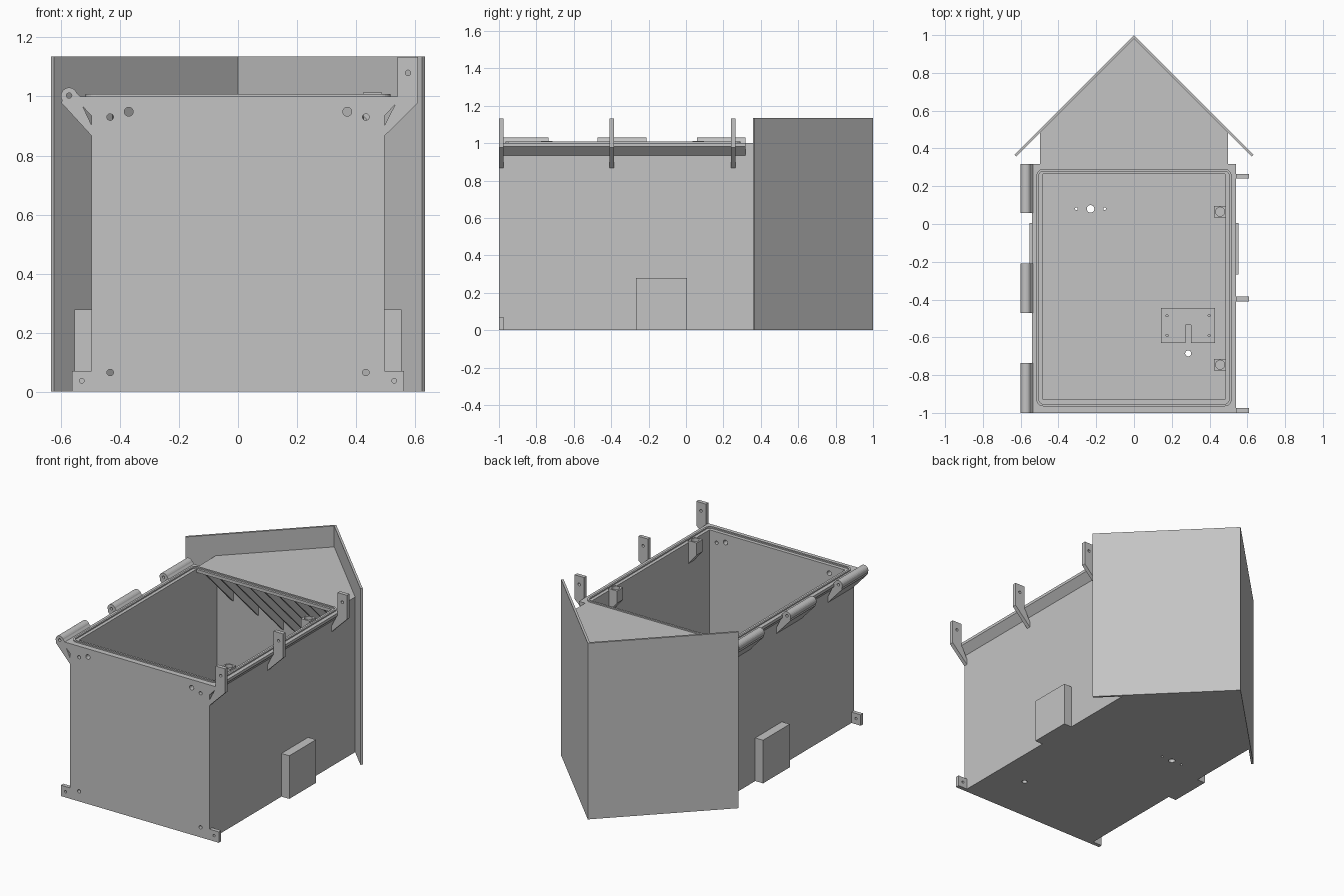
import bpy, bmesh, math
from mathutils import Vector

if "Cube" in bpy.data.objects:
    bpy.data.objects.remove(bpy.data.objects["Cube"])

grey = bpy.data.materials.new("light_grey")
grey.use_nodes = True
grey.diffuse_color = (0.55, 0.55, 0.55, 1)
grey.node_tree.nodes["Principled BSDF"].inputs["Base Color"].default_value = grey.diffuse_color


def prism(name, pts, lo, hi, axis="z"):
    """Extrude a 2D outline along an axis: z uses (x, y), y uses (x, z), x uses (y, z)."""
    place = {"z": lambda a, b, t: (a, b, t),
             "y": lambda a, b, t: (a, t, b),
             "x": lambda a, b, t: (t, a, b)}[axis]
    bm = bmesh.new()
    face = bm.faces.new([bm.verts.new(place(a, b, lo)) for a, b in pts])
    ext = bmesh.ops.extrude_face_region(bm, geom=[face])
    shift = Vector(place(0, 0, hi - lo))
    bmesh.ops.translate(bm, vec=shift, verts=[v for v in ext["geom"] if isinstance(v, bmesh.types.BMVert)])
    bmesh.ops.recalc_face_normals(bm, faces=bm.faces)
    mesh = bpy.data.meshes.new(name)
    bm.to_mesh(mesh)
    bm.free()
    mesh.materials.append(grey)
    ob = bpy.data.objects.new(name, mesh)
    bpy.context.collection.objects.link(ob)
    return ob


def rect(x0, x1, y0, y1):
    return [(x0, y0), (x1, y0), (x1, y1), (x0, y1)]


def circle(x, y, r, n=24):
    return [(x + r * math.cos(2 * math.pi * i / n), y + r * math.sin(2 * math.pi * i / n)) for i in range(n)]


def rounded(x0, x1, y0, y1, r, n=6):
    pts = []
    corners = [(x1 - r, y1 - r), (x0 + r, y1 - r), (x0 + r, y0 + r), (x1 - r, y0 + r)]
    for q, (cx, cy) in enumerate(corners):
        for i in range(n + 1):
            a = math.pi / 2 * (q + i / n)
            pts.append((cx + r * math.cos(a), cy + r * math.sin(a)))
    return pts


def cut(ob, cutters):
    """Subtract the cutters for good, then delete them."""
    for c in cutters:
        c.hide_render = True
        m = ob.modifiers.new("cut", "BOOLEAN")
        m.operation, m.solver, m.object = "DIFFERENCE", "EXACT", c
    bpy.context.view_layer.update()
    deps = bpy.context.evaluated_depsgraph_get()
    mesh = bpy.data.meshes.new_from_object(ob.evaluated_get(deps))
    ob.modifiers.clear()
    ob.data = mesh
    for c in cutters:
        bpy.data.objects.remove(c)


def mirror_x(pts, s):
    return [(s * a, b) for a, b in pts]


def house(w, front, peak):
    return [(-w, front), (w, front), (w, peak - w), (0, peak), (-w, peak - w)]


# Hollow body with a pointed back, open at the top
body = prism("body", house(0.497, -1, 0.98), 0, 1)
cutters = [prism("cavity", house(0.483, -0.93, 0.96), 0.02, 0.98),
           prism("opening", rect(-0.483, 0.483, -0.93, 0.265), 0.9, 1.1)]
for s in (-1, 1):
    for x, z, r in ((0.433, 0.93, 0.011), (0.37, 0.948, 0.015), (0.433, 0.065, 0.011)):
        cutters.append(prism("front_hole", circle(s * x, z, r), -1.1, -0.9, "y"))
for x, y, r in ((-0.23, 0.08, 0.02), (-0.305, 0.08, 0.007), (-0.155, 0.08, 0.007), (0.287, -0.685, 0.016)):
    cutters.append(prism("floor_hole", circle(x, y, r), -0.1, 0.1))
cut(body, cutters)

# Roof panels meeting at the ridge
roof = [(0, 1), (0.633, 0.367), (0.623, 0.357), (0, 0.98), (-0.623, 0.357), (-0.633, 0.367)]
prism("roof", roof, 0, 1.135)

# Ribs under the top plate, sloping back to the roof
for i in range(9):
    x = -0.42 + 0.105 * i
    reach = 0.965 - abs(x) - 0.265
    prism("ceiling_rib", [(0.265, 0.985), (0.265 + reach, 0.985), (0.265 + reach, 0.985 - reach)],
          x - 0.006, x + 0.006, "x")

# Side flanges, wall pads and foot tabs
flange = [(0.49, 0.928), (0.497, 0.935), (0.541, 0.982), (0.541, 1), (0.49, 1)]
for s, side in ((1, "left"), (-1, "right")):
    prism(side + "_flange", mirror_x(flange, s), -1, 0.317, "y")
    prism(side + "_pad", mirror_x(rect(0.49, 0.553, 0, 0.278), s), -0.267, 0.005, "y")
    tab = prism(side + "_foot_tab", mirror_x(rect(0.49, 0.563, 0, 0.07), s), -1, -0.975, "y")
    cut(tab, [prism("tab_hole", circle(s * 0.529, 0.037, 0.008), -1.1, -0.9, "y")])

# Sealing bead around the opening
bead = prism("sealing_bead", rounded(-0.516, 0.516, -0.965, 0.291, 0.035), 0.995, 1.008)
cut(bead, [prism("bead_cut", rounded(-0.504, 0.504, -0.953, 0.279, 0.025), 0.9, 1.1)])

# Latch brackets on the left side
bracket = [(0.49, 0.86), (0.609, 0.978), (0.609, 1.133), (0.541, 1.133),
           (0.541, 0.985), (0.53, 0.968), (0.49, 0.89)]
for y in (-1, -0.41, 0.24):
    ob = prism("latch_bracket", bracket, y, y + 0.025, "y")
    cut(ob, [prism("bracket_hole", circle(0.576, 1.08, 0.009), y - 0.1, y + 0.1, "y")])

# Hinge knuckles on the right side
arc = [(-0.572 + 0.028 * math.cos(a), 1.002 + 0.028 * math.sin(a))
       for a in (math.radians(20 + 16 * i) for i in range(13))]
hinge = arc + [(-0.598, 0.978), (-0.49, 0.86), (-0.49, 0.89), (-0.525, 0.965), (-0.535, 1)]
for y0, y1 in ((-1, -0.735), (-0.472, -0.21), (0.058, 0.317)):
    ob = prism("hinge_knuckle", hinge, y0, y1, "y")
    cut(ob, [prism("pin_hole", circle(-0.572, 1.003, 0.009), y0 - 0.1, y1 + 0.1, "y")])

# Screw bosses inside the left wall, tapering down to it
boss = [(0.424, 1.013), (0.487, 1.013), (0.487, 0.86), (0.424, 0.935)]
for y in (-0.745, 0.065):
    ob = prism("screw_boss", boss, y - 0.031, y + 0.031, "y")
    cut(ob, [prism("screw_hole", circle(0.456, y, 0.024), 0.95, 1.1)])

# Mounting plate on the floor, with slot and screw holes
plate = prism("floor_plate", rect(0.143, 0.43, -0.63, -0.445), 0.015, 0.028)
holes = [prism("plate_slot", rect(0.272, 0.302, -0.7, -0.535), 0.02, 0.1)]
for x in (0.175, 0.398):
    for y in (-0.59, -0.485):
        holes.append(prism("plate_hole", circle(x, y, 0.006, 12), 0.02, 0.1))
cut(plate, holes)
